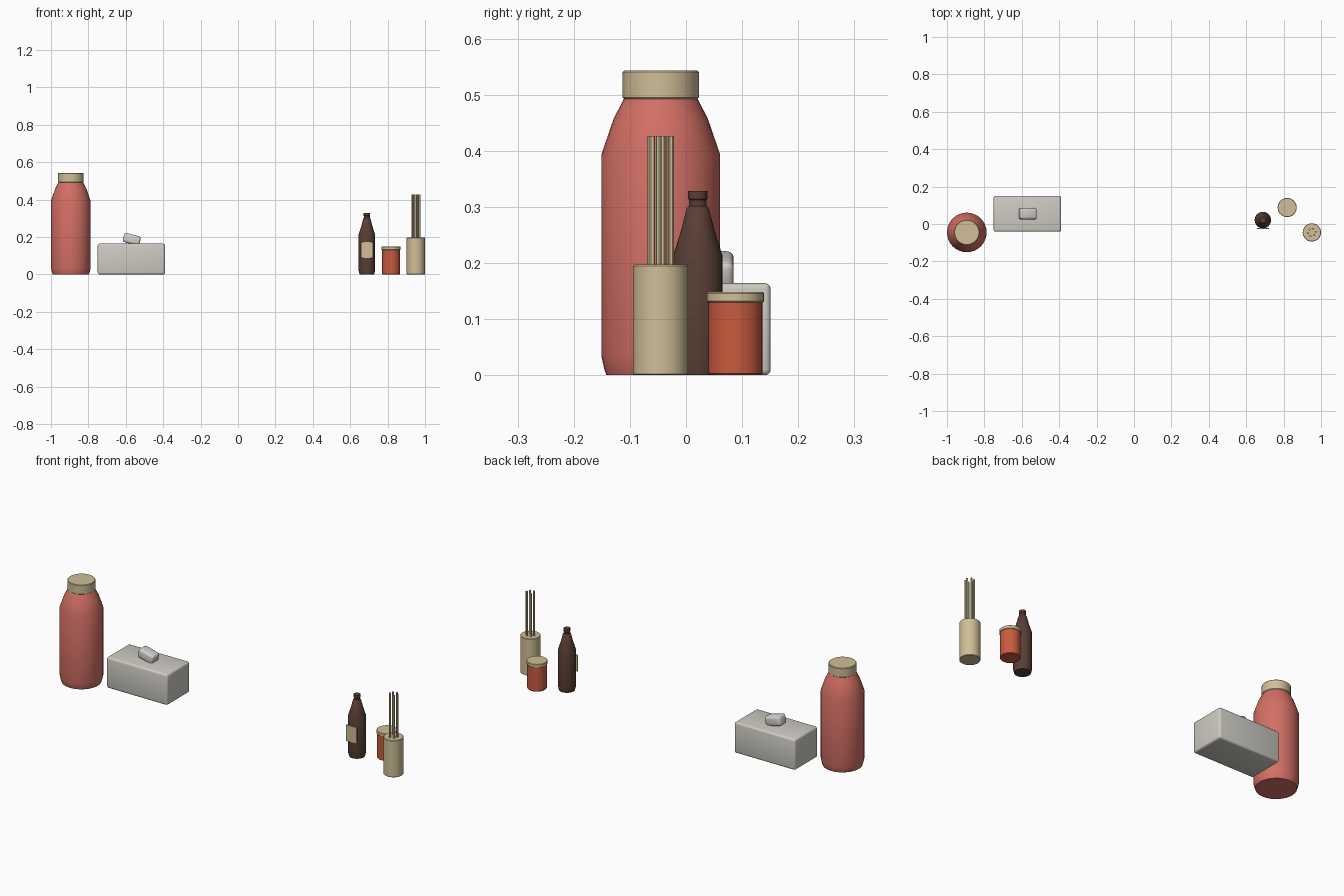
import bpy
import bmesh
import math
from mathutils import Matrix

cube = bpy.data.objects.get("Cube")
if cube:
    bpy.data.objects.remove(cube, do_unlink=True)


def material(name, rgb):
    m = bpy.data.materials.new(name)
    m.use_nodes = True
    color = (*rgb, 1.0)
    m.diffuse_color = color
    shader = next(n for n in m.node_tree.nodes if n.type == 'BSDF_PRINCIPLED')
    shader.inputs["Base Color"].default_value = color
    shader.inputs["Roughness"].default_value = 0.6
    return m


coral = material("coral", (0.65, 0.16, 0.13))
cream = material("cream", (0.63, 0.52, 0.31))
pale = material("pale grey", (0.62, 0.60, 0.55))
white = material("soft white", (0.66, 0.65, 0.62))
brown = material("dark brown", (0.10, 0.05, 0.034))
rust = material("rust red", (0.58, 0.105, 0.05))


def finish(name, bm, mat, angle=30):
    mesh = bpy.data.meshes.new(name)
    bm.normal_update()
    bm.to_mesh(mesh)
    bm.free()
    mesh.materials.append(mat)
    obj = bpy.data.objects.new(name, mesh)
    bpy.context.collection.objects.link(obj)
    bpy.ops.object.select_all(action='DESELECT')
    obj.select_set(True)
    bpy.context.view_layer.objects.active = obj
    bpy.ops.object.shade_smooth_by_angle(angle=math.radians(angle))
    return obj


def lathe(name, x, y, profile, mat, sides=32):
    """Closed turned solid from (radius, height) pairs, bottom to top."""
    bm = bmesh.new()
    rings = []
    for r, z in profile:
        rings.append([bm.verts.new((x + r * math.cos(math.tau * i / sides),
                                    y + r * math.sin(math.tau * i / sides), z))
                      for i in range(sides)])
    for a, b in zip(rings, rings[1:]):
        for i in range(sides):
            j = (i + 1) % sides
            bm.faces.new((a[i], a[j], b[j], b[i]))
    bm.faces.new(rings[0][::-1])
    bm.faces.new(rings[-1])
    return finish(name, bm, mat)


def disc(name, x, y, r, z0, z1, mat, edge=0.003):
    """Cylinder with softened rims."""
    return lathe(name, x, y, [(r - edge, z0), (r, z0 + edge),
                              (r, z1 - edge), (r - edge, z1)], mat)


def block(name, center, size, mat, bevel=0.0, tilt=0.0):
    bm = bmesh.new()
    bmesh.ops.create_cube(bm, size=1, matrix=Matrix.Diagonal((*size, 1)))
    if bevel:
        bmesh.ops.bevel(bm, geom=bm.edges[:], offset=bevel, segments=3,
                        profile=0.5, affect='EDGES')
    bm.transform(Matrix.Translation(center) @ Matrix.Rotation(tilt, 4, 'Y'))
    return finish(name, bm, mat, 40)


# Large bottle with its cap
bx, by = -0.894, -0.045
lathe("large_bottle_body", bx, by,
      [(0.097, 0), (0.101, 0.012), (0.106, 0.035), (0.106, 0.393),
       (0.084, 0.457), (0.065, 0.494)], coral)
disc("large_bottle_cap", bx, by, 0.068, 0.492, 0.543, cream)

# Tissue box with a tilted tissue tuft
block("tissue_box", (-0.57, 0.055, 0.082), (0.36, 0.192, 0.164), pale, 0.01)
block("tissue", (-0.568, 0.055, 0.188), (0.092, 0.06, 0.05), white,
      0.012, math.radians(15))

# Small dark bottle with a flat label
sx, sy = 0.689, 0.021
lathe("small_bottle", sx, sy,
      [(0.039, 0), (0.044, 0.02), (0.044, 0.213), (0.030, 0.257),
       (0.020, 0.297), (0.0155, 0.302), (0.0155, 0.312),
       (0.017, 0.314), (0.017, 0.328)], brown)
block("small_bottle_label", (sx, sy - 0.046, 0.131), (0.064, 0.006, 0.086), cream)

# Lidded jar
jx, jy = 0.819, 0.088
disc("jar_body", jx, jy, 0.048, 0, 0.133, rust)
disc("jar_lid", jx, jy, 0.051, 0.130, 0.148, cream, 0.002)

# Holder with a ring of reeds
hx, hy = 0.951, -0.045
disc("reed_holder", hx, hy, 0.049, 0, 0.197, cream, 0.002)
for i in range(6):
    a = math.radians(10 + 60 * i)
    lathe(f"reed_{i + 1}", hx + 0.02 * math.cos(a), hy + 0.02 * math.sin(a),
          [(0.005, 0.19), (0.005, 0.426)], cream, 12)
